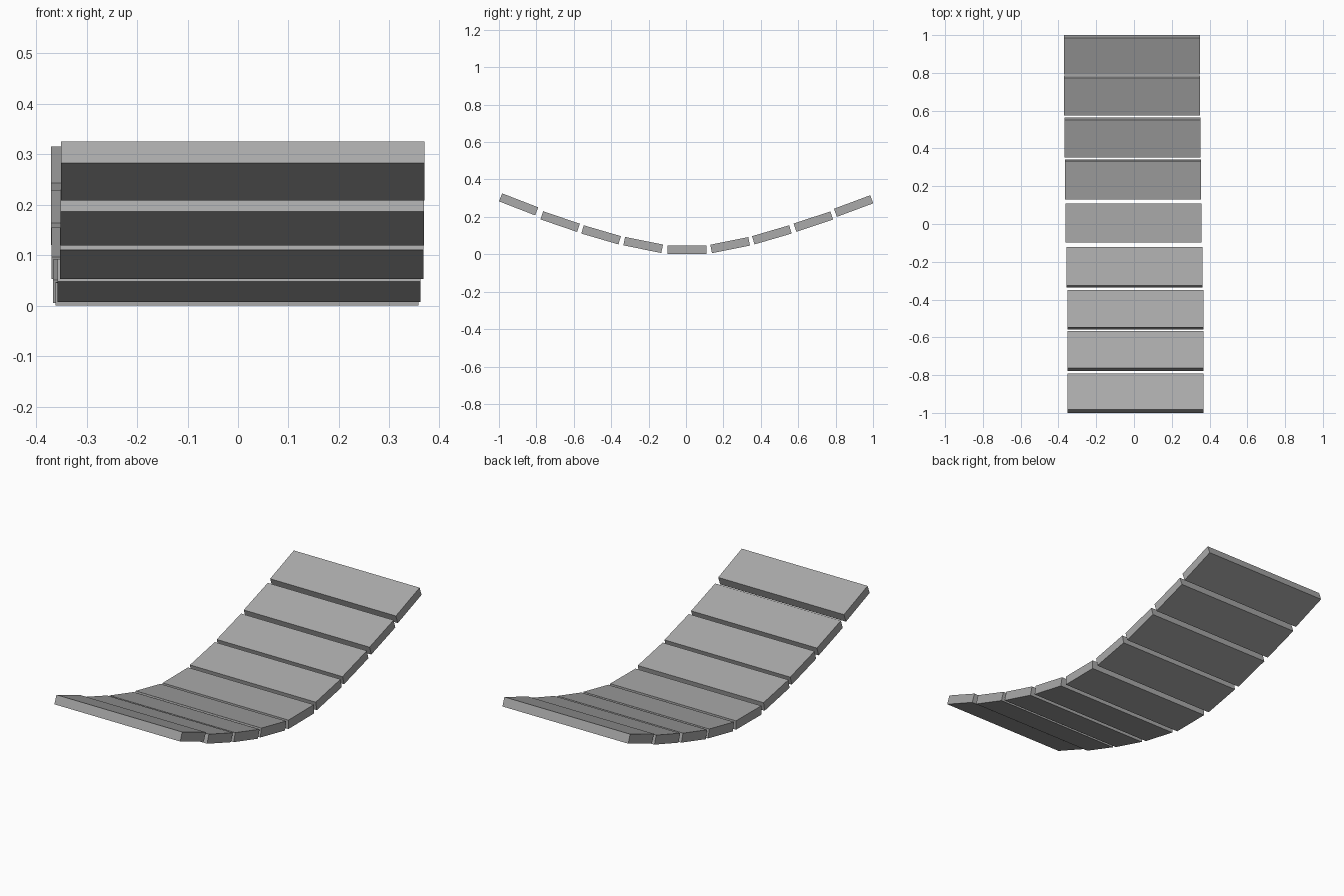
import bpy
from math import radians
from mathutils import Matrix

cube = bpy.data.objects.get("Cube")
if cube:
    bpy.data.objects.remove(cube, do_unlink=True)

grey = bpy.data.materials.new("plain_grey")
grey.use_nodes = True
grey.diffuse_color = (0.4, 0.4, 0.4, 1)
grey.node_tree.nodes["Principled BSDF"].inputs["Base Color"].default_value = (0.4, 0.4, 0.4, 1)

WIDTH, LENGTH, THICK = 0.72, 0.207, 0.046


def add_plank(name, x, y, z, tilt):
    """One flat board, tilted about its long axis."""
    bpy.ops.mesh.primitive_cube_add(size=1)
    plank = bpy.context.object
    plank.name = name
    plank.data.transform(Matrix.Diagonal((WIDTH, LENGTH, THICK, 1)))
    plank.location = (x, y, z)
    plank.rotation_euler.x = radians(tilt)
    plank.data.materials.append(grey)


# Sagging row of planks, front to back: x, y, z of the centre and tilt
planks = [
    (0.009, -0.895, 0.267, -21.2),
    (0.008, -0.673, 0.175, -18.9),
    (0.007, -0.454, 0.104, -16.3),
    (0.002, -0.229, 0.050, -11.4),
    (-0.002, 0.005, 0.024, 0.3),
    (-0.006, 0.236, 0.049, 11.4),
    (-0.009, 0.459, 0.104, 16.3),
    (-0.010, 0.681, 0.175, 18.3),
    (-0.010, 0.896, 0.258, 20.4),
]
for i, values in enumerate(planks):
    add_plank(f"bridge_plank_{i + 1}", *values)
